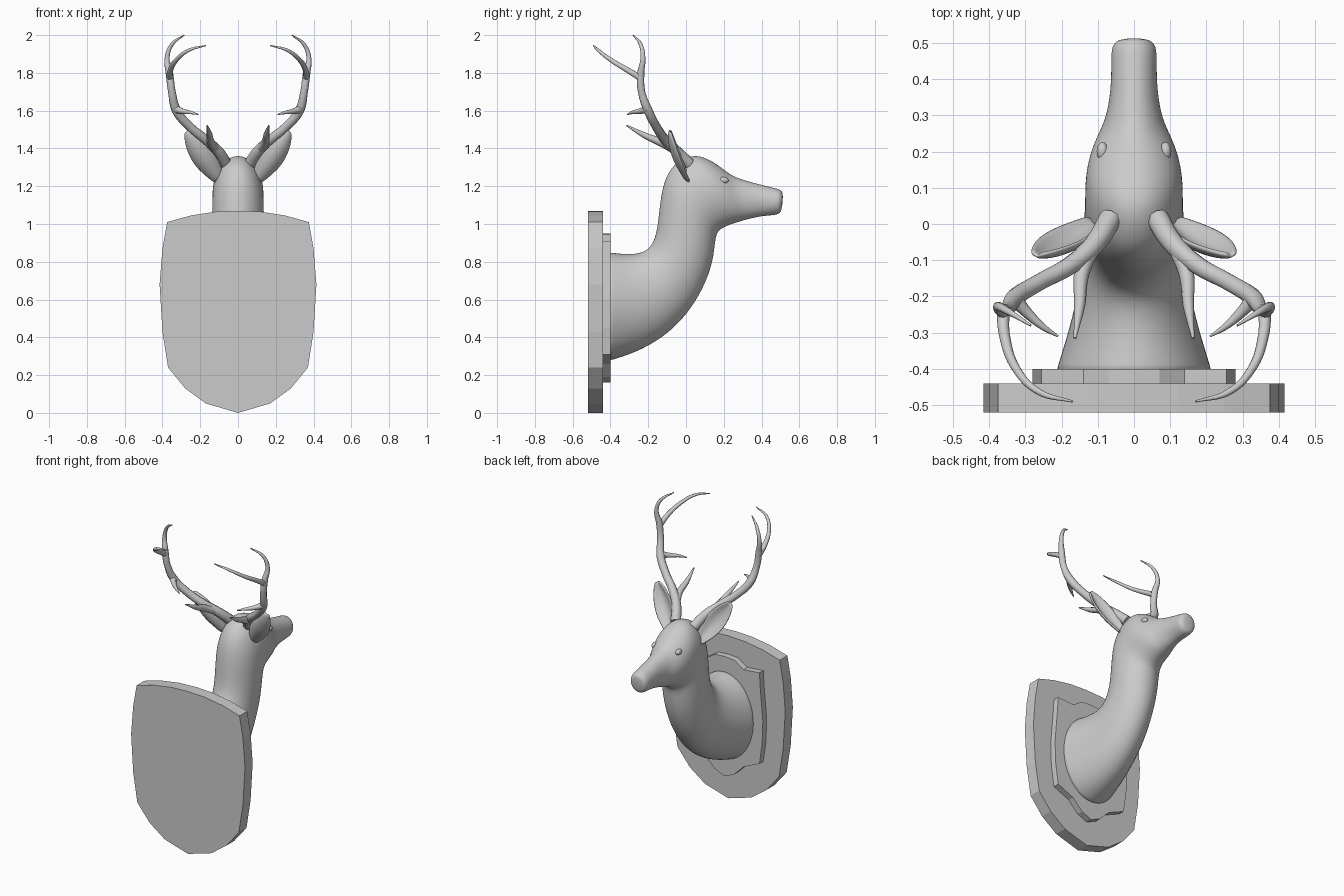
import bpy, bmesh, math
from mathutils import Vector

if "Cube" in bpy.data.objects:
    bpy.data.objects.remove(bpy.data.objects["Cube"])

grey = bpy.data.materials.new("plain_grey")
grey.use_nodes = True
grey.diffuse_color = (0.6, 0.6, 0.6, 1)
grey.node_tree.nodes["Principled BSDF"].inputs["Base Color"].default_value = (0.6, 0.6, 0.6, 1)


def finish(bm, name, smooth=True):
    bmesh.ops.recalc_face_normals(bm, faces=bm.faces[:])
    for f in bm.faces:
        f.smooth = smooth
    mesh = bpy.data.meshes.new(name)
    bm.to_mesh(mesh)
    bm.free()
    mesh.materials.append(grey)
    obj = bpy.data.objects.new(name, mesh)
    bpy.context.collection.objects.link(obj)
    return obj


def loft(bm, rings):
    rows = [[bm.verts.new(p) for p in ring] for ring in rings]
    for a, b in zip(rows, rows[1:]):
        for i in range(len(a)):
            j = (i + 1) % len(a)
            bm.faces.new((a[i], a[j], b[j], b[i]))
    bm.faces.new(rows[0])
    bm.faces.new(rows[-1])


def mirror(obj):
    obj.modifiers.new("mirror", 'MIRROR').use_mirror_merge = False


def subdivide(obj, levels):
    sub = obj.modifiers.new("subdivision", 'SUBSURF')
    sub.levels = sub.render_levels = levels


# Shield plates: half outline (x, z) mirrored and extruded along y
def plate(name, half, y0, y1):
    outline = half + [(-x, z) for x, z in reversed(half) if x > 0]
    bm = bmesh.new()
    loft(bm, [[(x, y, z) for x, z in outline] for y in (y0, y1)])
    return finish(bm, name, smooth=False)


plate("back_shield", [(0, 1.07), (.12, 1.065), (.25, 1.045), (.375, 1.01), (.40, .87),
                      (.415, .68), (.40, .43), (.37, .24), (.28, .13), (.17, .05), (0, 0)],
      -.52, -.44)
plate("front_shield", [(0, .95), (.07, .945), (.14, .90), (.255, .91), (.262, .8), (.28, .6),
                       (.275, .45), (.255, .31), (.14, .26), (.07, .19), (0, .16)], -.44, -.40)

# Neck and head: each section is nape point, throat point (y, z) and half width
sections = [
    ((-.42, .855), (-.42, .27), .22), ((-.40, .852), (-.40, .275), .215),
    ((-.31, .84), (-.27, .315), .18), ((-.23, .848), (-.12, .395), .152),
    ((-.18, .885), (.005, .515), .138), ((-.155, .96), (.095, .66), .132),
    ((-.145, 1.05), (.145, .80), .135), ((-.132, 1.16), (.155, .91), .138),
    ((-.112, 1.24), (.165, .955), .138), ((-.07, 1.315), (.19, .975), .136),
    ((0, 1.355), (.22, .99), .136), ((.06, 1.367), (.25, 1.0), .130),
    ((.13, 1.34), (.28, 1.01), .115), ((.20, 1.29), (.31, 1.02), .092),
    ((.25, 1.25), (.34, 1.027), .077), ((.35, 1.22), (.39, 1.04), .064),
    ((.45, 1.195), (.45, 1.045), .063), ((.497, 1.185), (.487, 1.05), .063),
    ((.517, 1.165), (.507, 1.065), .042)]
SIDES = 24
rings = []
for nape, throat, width in sections:
    nape, throat = Vector((0, *nape)), Vector((0, *throat))
    mid, half = (nape + throat) / 2, (nape - throat) / 2
    rings.append([mid + half * math.cos(t) + Vector((width * math.sin(t), 0, 0))
                  for t in (math.tau * i / SIDES for i in range(SIDES))])
bm = bmesh.new()
loft(bm, rings)
subdivide(finish(bm, "head_and_neck"), 2)

# Ears: cupped leaf, opening forward
base, tip = Vector((.10, .02, 1.235)), Vector((.27, -.08, 1.495))
side = Vector((.80, .12, -.50)).normalized()
hollow = side.cross(tip - base).normalized()
if hollow.y > 0:
    hollow.negate()
bm = bmesh.new()
rows = []
for t, w in [(0, .03), (.15, .045), (.35, .064), (.55, .068), (.75, .056), (.9, .036), (1, .014)]:
    centre = base.lerp(tip, t)
    rows.append([bm.verts.new(centre + side * w * v + hollow * .6 * w * (1 - v * v))
                 for v in (-1, -.6, -.2, .2, .6, 1)])
for a, b in zip(rows, rows[1:]):
    for i in range(len(a) - 1):
        bm.faces.new((a[i], a[i + 1], b[i + 1], b[i]))
ear = finish(bm, "ears")
thick = ear.modifiers.new("thickness", 'SOLIDIFY')
thick.thickness, thick.offset = .014, 0
subdivide(ear, 1)
mirror(ear)

# Eyes
bm = bmesh.new()
bmesh.ops.create_uvsphere(bm, u_segments=20, v_segments=12, radius=1)
bmesh.ops.scale(bm, vec=(.016, .026, .018), verts=bm.verts)
bmesh.ops.translate(bm, vec=(.087, .2, 1.232), verts=bm.verts)
mirror(finish(bm, "eyes"))


# Antlers: tapered curves through (x, y, z, radius)
def branch(name, points):
    curve = bpy.data.curves.new(name, 'CURVE')
    curve.dimensions = '3D'
    curve.bevel_depth, curve.bevel_resolution = 1, 3
    curve.resolution_u = 8
    curve.use_fill_caps = True
    spline = curve.splines.new('BEZIER')
    spline.bezier_points.add(len(points) - 1)
    for bp, (x, y, z, r) in zip(spline.bezier_points, points):
        bp.co, bp.radius = (x, y, z), r
        bp.handle_left_type = bp.handle_right_type = 'AUTO'
    curve.materials.append(grey)
    obj = bpy.data.objects.new(name, curve)
    bpy.context.collection.objects.link(obj)
    bpy.ops.object.select_all(action='DESELECT')
    obj.select_set(True)
    bpy.context.view_layer.objects.active = obj
    bpy.ops.object.convert(target='MESH')
    obj = bpy.context.view_layer.objects.active
    bpy.ops.object.shade_smooth()
    mirror(obj)


branch("antler_beams", [(.065, .015, 1.32, .032), (.105, -.05, 1.385, .029), (.17, -.11, 1.445, .026),
                        (.26, -.16, 1.52, .024), (.325, -.2, 1.6, .025), (.35, -.235, 1.7, .02),
                        (.362, -.24, 1.79, .02), (.375, -.228, 1.88, .013),
                        (.35, -.24, 1.95, .01), (.285, -.28, 2.0, .003)])
branch("antler_long_tines", [(.362, -.235, 1.77, .018), (.357, -.31, 1.815, .015),
                             (.325, -.4, 1.87, .012), (.26, -.465, 1.92, .009), (.17, -.49, 1.945, .003)])
branch("antler_inner_tines", [(.335, -.2, 1.61, .022), (.295, -.245, 1.597, .015),
                              (.25, -.285, 1.59, .009), (.21, -.31, 1.58, .003)])
branch("antler_brow_tines", [(.12, -.07, 1.4, .024), (.145, -.14, 1.435, .021),
                             (.15, -.22, 1.47, .016), (.163, -.315, 1.522, .004)])
